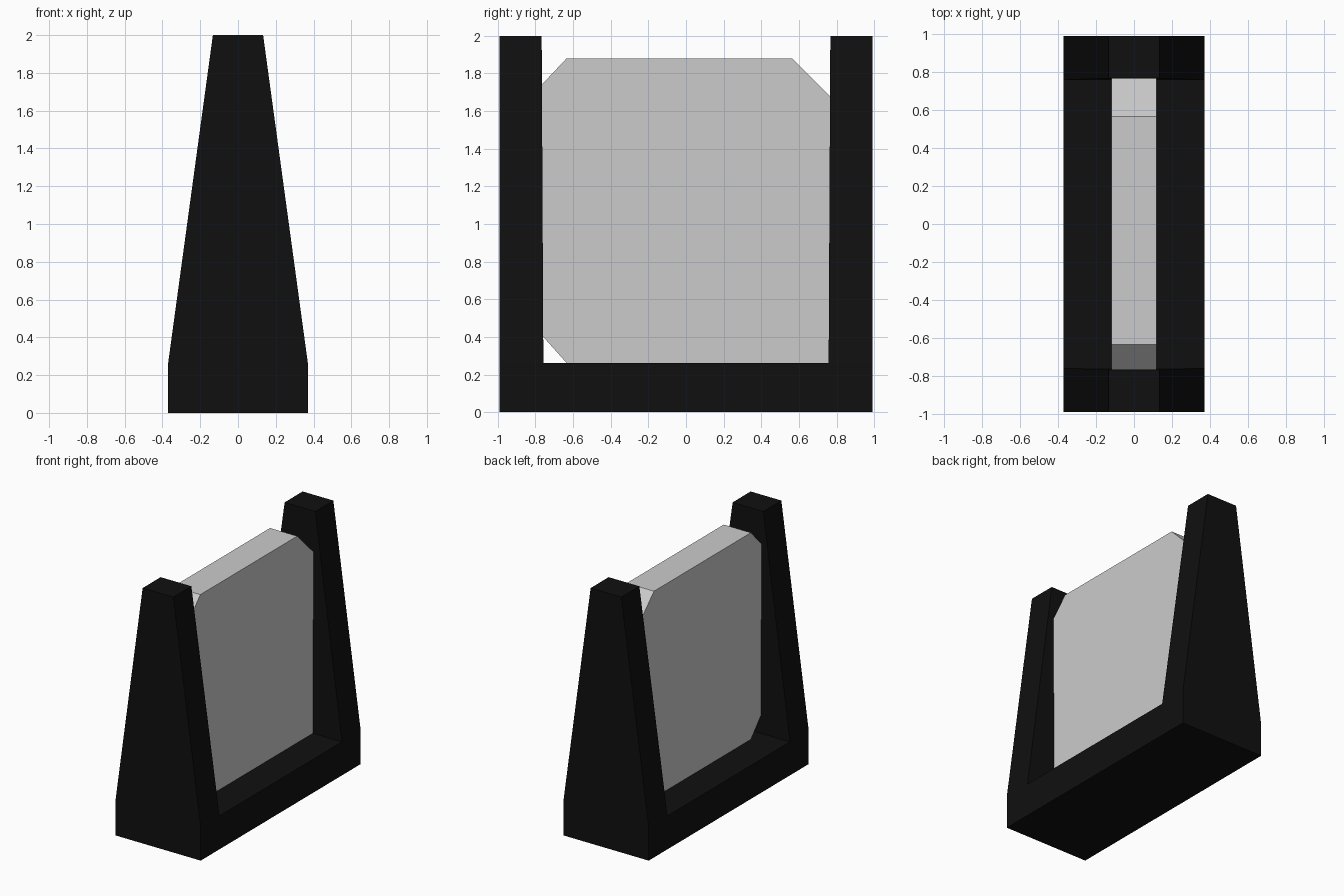
import bpy, bmesh

if "Cube" in bpy.data.objects:
    bpy.data.objects.remove(bpy.data.objects["Cube"])

black = bpy.data.materials.new("black")
black.diffuse_color = (0.005, 0.005, 0.005, 1)
black.use_nodes = True
black.node_tree.nodes["Principled BSDF"].inputs["Base Color"].default_value = black.diffuse_color

HALF_BASE, HALF_TOP = 0.37, 0.133
Y_OUT, Z_BASE, Z_TOP = 0.99, 0.262, 2.0


def finish(name, bm, material=None):
    bmesh.ops.recalc_face_normals(bm, faces=bm.faces)
    mesh = bpy.data.meshes.new(name)
    bm.to_mesh(mesh)
    bm.free()
    obj = bpy.data.objects.new(name, mesh)
    bpy.context.collection.objects.link(obj)
    if material:
        mesh.materials.append(material)
    return obj


def side_prism(name, profile, bottom_half, top_half, material=None):
    """Extrude a (y, z) outline across x; half width blends from bottom to top."""
    zs = [z for _, z in profile]
    z0, z1 = min(zs), max(zs)
    bm = bmesh.new()
    rings = []
    for s in (-1, 1):
        ring = []
        for y, z in profile:
            t = (z - z0) / (z1 - z0)
            w = bottom_half + (top_half - bottom_half) * t
            ring.append(bm.verts.new((s * w, y, z)))
        bm.faces.new(ring)
        rings.append(ring)
    n = len(profile)
    for i in range(n):
        j = (i + 1) % n
        bm.faces.new((rings[0][i], rings[0][j], rings[1][j], rings[1][i]))
    return finish(name, bm, material)


# Base slab
side_prism("base", [(-Y_OUT, 0), (Y_OUT, 0), (Y_OUT, Z_BASE), (-Y_OUT, Z_BASE)],
           HALF_BASE, HALF_BASE, black)

# Tapered end posts
for name, s in (("front_post", -1), ("back_post", 1)):
    side_prism(name, [(s * 0.758, Z_BASE), (s * Y_OUT, Z_BASE),
                      (s * Y_OUT, Z_TOP), (s * 0.767, Z_TOP)],
               HALF_BASE, HALF_TOP, black)

# Grey panel held between the posts, with three cut corners
side_prism("panel", [(-0.635, Z_BASE), (0.765, Z_BASE), (0.765, 1.68), (0.565, 1.88),
                     (-0.635, 1.88), (-0.767, 1.74), (-0.767, 0.41)],
           0.118, 0.118)
